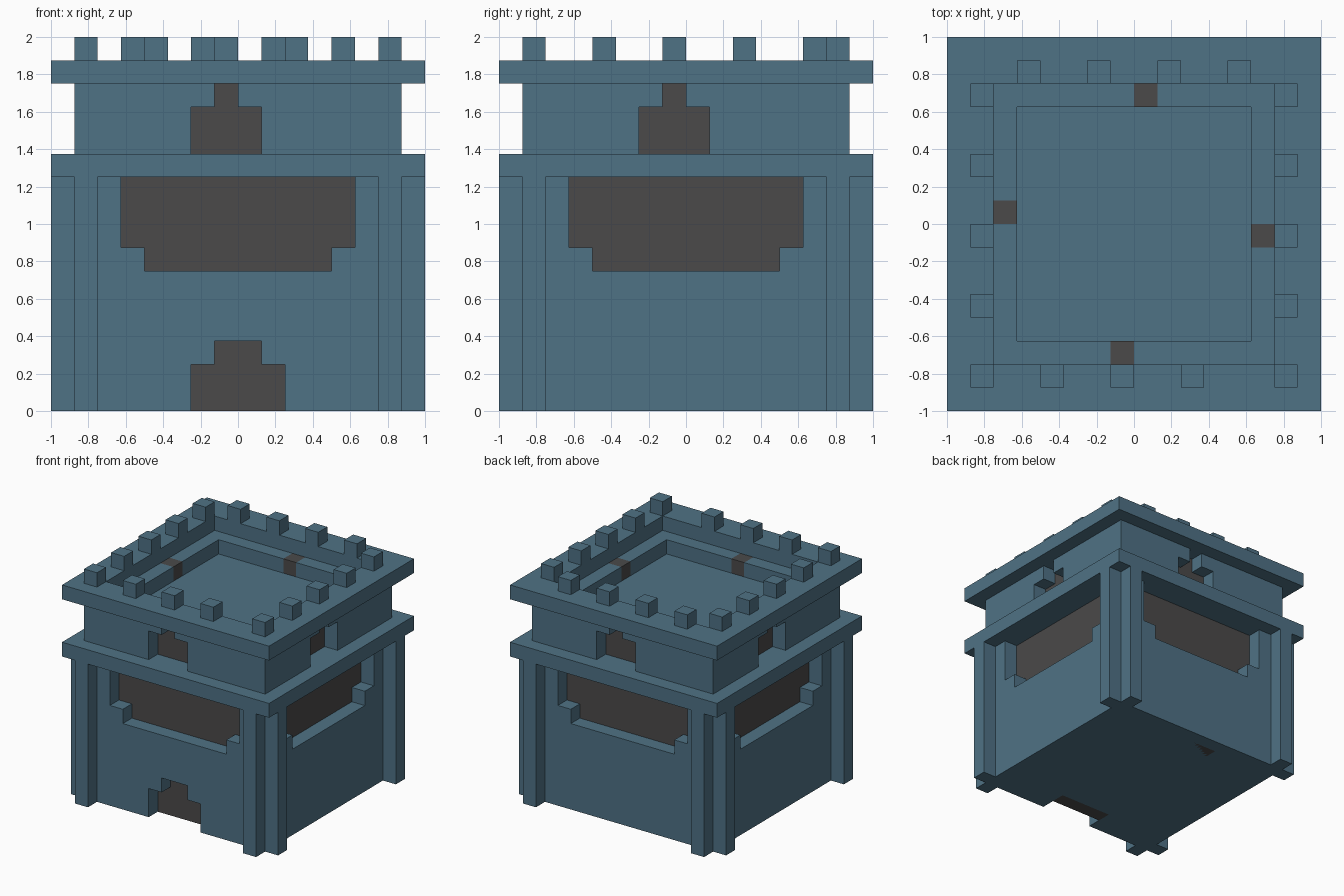
import bpy, bmesh, math
from mathutils import Matrix

cube = bpy.data.objects.get("Cube")
if cube:
    bpy.data.objects.remove(cube, do_unlink=True)

U = 0.125  # grid module


def material(name, rgb):
    m = bpy.data.materials.new(name)
    m.use_nodes = True
    m.diffuse_color = (*rgb, 1)
    bsdf = next(n for n in m.node_tree.nodes if n.type == 'BSDF_PRINCIPLED')
    bsdf.inputs["Base Color"].default_value = (*rgb, 1)
    bsdf.inputs["Roughness"].default_value = 0.9
    return m


BLUE = material("slate_blue", (0.078, 0.168, 0.235))
DARK = material("dark_grey", (0.070, 0.068, 0.068))


def finish(name, bm, mat):
    bmesh.ops.recalc_face_normals(bm, faces=bm.faces)
    me = bpy.data.meshes.new(name)
    bm.to_mesh(me)
    bm.free()
    me.materials.append(mat)
    ob = bpy.data.objects.new(name, me)
    bpy.context.scene.collection.objects.link(ob)
    return ob


def box(name, x0, x1, y0, y1, z0, z1, mat=BLUE):
    bm = bmesh.new()
    bmesh.ops.create_cube(bm, size=1)
    for v in bm.verts:
        v.co = (x1 if v.co.x > 0 else x0,
                y1 if v.co.y > 0 else y0,
                z1 if v.co.z > 0 else z0)
    return finish(name, bm, mat)


def slab(name, half, z0, z1):
    return box(name, -half, half, -half, half, z0, z1)


def prism(name, outline, y0, y1, turn, mat):
    """Extrude an x-z outline from y0 to y1, then turn it by quarter turns."""
    bm = bmesh.new()
    face = bm.faces.new([bm.verts.new((x, y0, z)) for x, z in outline])
    ext = bmesh.ops.extrude_face_region(bm, geom=[face])
    verts = [g for g in ext["geom"] if isinstance(g, bmesh.types.BMVert)]
    bmesh.ops.translate(bm, verts=verts, vec=(0, y1 - y0, 0))
    bm.transform(Matrix.Rotation(turn * math.pi / 2, 4, 'Z'))
    return finish(name, bm, mat)


def carve(target, cutter):
    cutter.hide_render = True
    mod = target.modifiers.new("carve", 'BOOLEAN')
    mod.operation = 'DIFFERENCE'
    mod.solver = 'EXACT'
    mod.object = cutter
    bpy.context.view_layer.objects.active = target
    bpy.ops.object.modifier_apply(modifier=mod.name)
    bpy.data.objects.remove(cutter, do_unlink=True)


def opening(name, target, outline, sides, back, z_cut):
    """Cut a recess into each side and close it with a dark panel.
    z_cut maps an outline height to an overshooting one for a clean cut."""
    cut = [(x, z_cut.get(z, z)) for x, z in outline]
    for s in sides:
        carve(target, prism("cutter", cut, -1.1, back, s, BLUE))
        prism(f"{name}_panel_{s + 1}", outline, -0.75, back, s, DARK)


# Main body with broad windows on all sides, doors front and back
body = slab("main_body", 0.875, 0, 1.25)
window = [(-.5, .75), (.5, .75), (.5, .875), (.625, .875),
          (.625, 1.25), (-.625, 1.25), (-.625, .875), (-.5, .875)]
door = [(-.25, 0), (.25, 0), (.25, .25), (.125, .25),
        (.125, .375), (-.125, .375), (-.125, .25), (-.25, .25)]
opening("window", body, window, range(4), -0.70, {1.25: 1.4})
opening("door", body, door, (0, 2), -0.625, {0: -0.1})

# Paired posts at every corner
for i, sx in enumerate((-1, 1)):
    for j, sy in enumerate((-1, 1)):
        corner = f"{('front', 'back')[j]}_{('right', 'left')[i]}"
        for kind, a, b in (("front_post", (.75, .875), (.875, 1)),
                           ("side_post", (.875, 1), (.75, .875))):
            xs = sorted(sx * v for v in a)
            ys = sorted(sy * v for v in b)
            box(f"{corner}_{kind}", *xs, *ys, 0, 1.25)

# Lower cornice
slab("lower_cornice", 1, 1.25, 1.375)

# Upper storey with sunken roof and stepped slits
tower = slab("upper_storey", 0.875, 1.375, 1.75)
carve(tower, slab("cutter", 0.625, 1.625, 1.9))
slit = [(-.25, 1.375), (.125, 1.375), (.125, 1.625), (0, 1.625),
        (0, 1.75), (-.125, 1.75), (-.125, 1.625), (-.25, 1.625)]
opening("slit", tower, slit, range(4), -0.625, {1.375: 1.3, 1.75: 1.9})

# Upper cornice ring
ring = slab("upper_cornice", 1, 1.75, 1.875)
carve(ring, slab("cutter", 0.75, 1.6, 2.0))

# Battlements, placed by the low corner of each block in grid modules
side_rows = (-7, -4, -1, 2, 5)
spots = [(x, -7) for x in (-4, -1, 2)]
spots += [(x, 6) for x in (-5, -2, 1, 4)]
spots += [(x, y) for x in (-7, 6) for y in side_rows]
for n, (x, y) in enumerate(spots, 1):
    box(f"battlement_{n}", x * U, (x + 1) * U, y * U, (y + 1) * U, 1.875, 2)
